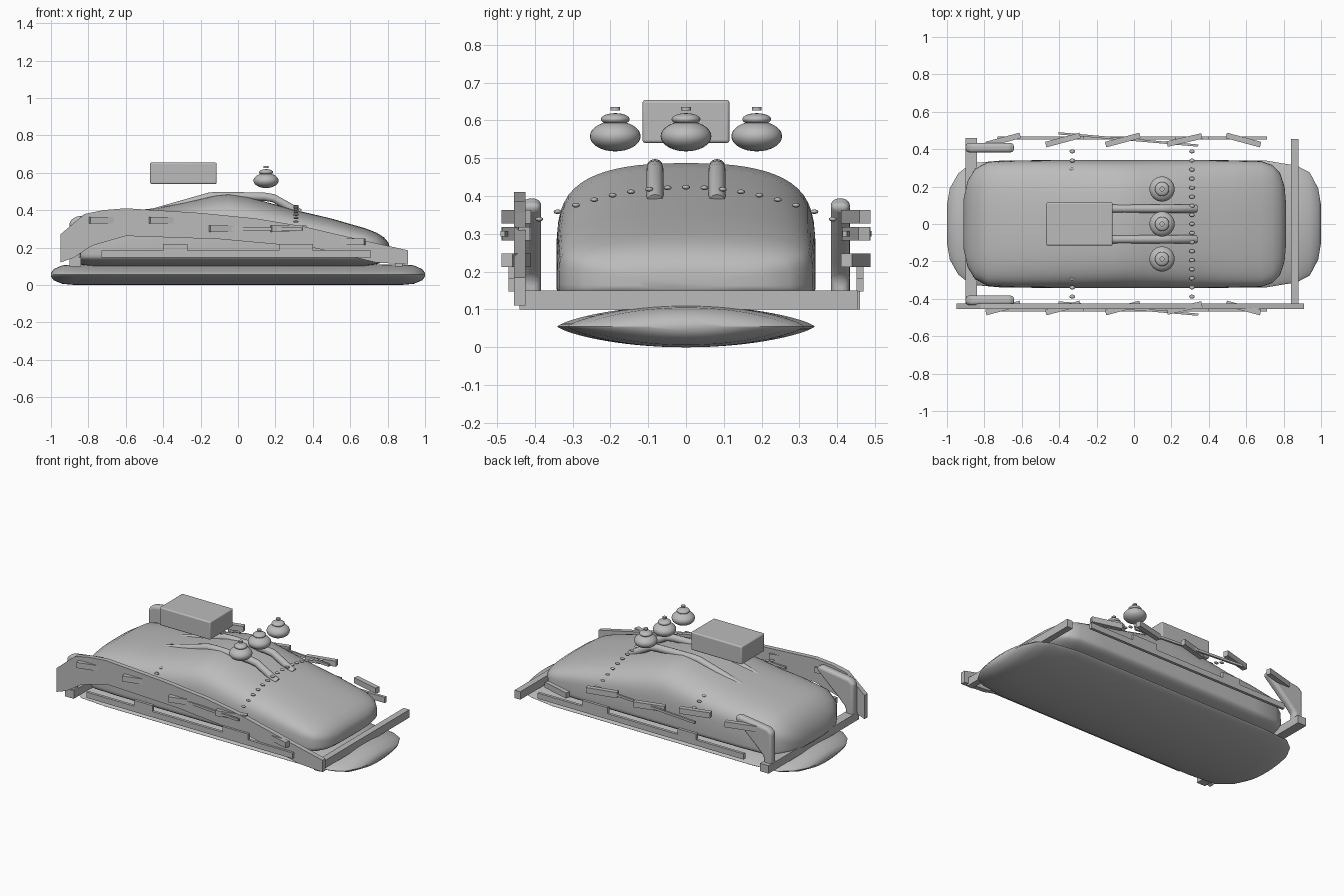
import bpy, bmesh, math
from mathutils import Matrix

old = bpy.data.objects.get("Cube")
if old:
    bpy.data.objects.remove(old, do_unlink=True)

grey = bpy.data.materials.new("plain_grey")
grey.use_nodes = True
grey.diffuse_color = (0.5, 0.5, 0.5, 1)
grey.node_tree.nodes["Principled BSDF"].inputs["Base Color"].default_value = (0.5, 0.5, 0.5, 1)


def finish(name, bm, smooth=None, bevel=0):
    """Turn a bmesh into a named object, optionally bevelled and smoothed."""
    bmesh.ops.recalc_face_normals(bm, faces=bm.faces)
    mesh = bpy.data.meshes.new(name)
    bm.to_mesh(mesh)
    bm.free()
    mesh.materials.append(grey)
    ob = bpy.data.objects.new(name, mesh)
    bpy.context.collection.objects.link(ob)
    if bevel:
        mod = ob.modifiers.new("round", "BEVEL")
        mod.width, mod.segments = bevel, 4
    if smooth:
        bpy.ops.object.select_all(action="DESELECT")
        ob.select_set(True)
        bpy.context.view_layer.objects.active = ob
        bpy.ops.object.shade_smooth_by_angle(angle=math.radians(smooth))
    return ob


def box(name, centre, size, turn=0, bevel=0):
    bm = bmesh.new()
    bmesh.ops.create_cube(bm, size=1, matrix=Matrix.Translation(centre)
                          @ Matrix.Rotation(math.radians(turn), 4, "Z") @ Matrix.Diagonal((*size, 1)))
    return finish(name, bm, 30 if bevel else None, bevel)


def plate(name, outline, y, thick, bevel=0):
    """Extrude an x-z outline across y."""
    bm = bmesh.new()
    face = bm.faces.new([bm.verts.new((x, y - thick / 2, z)) for x, z in outline])
    new = bmesh.ops.extrude_face_region(bm, geom=[face])["geom"]
    bmesh.ops.translate(bm, vec=(0, thick, 0), verts=[v for v in new if isinstance(v, bmesh.types.BMVert)])
    return finish(name, bm, 35 if bevel else None, bevel)


def power(v, p):
    return math.copysign(abs(v) ** p, v)


def loft(name, rows, middle, py, pup, pdown, count=64):
    """Skin rounded sections given as (x, half width, top, bottom)."""
    bm = bmesh.new()
    rings = []
    for x, w, top, low in rows:
        ring = []
        for i in range(count):
            a = math.tau * i / count
            s = math.sin(a)
            h = power(s, pup) * (top - middle) if s > 0 else power(s, pdown) * (middle - low)
            ring.append(bm.verts.new((x, w * power(math.cos(a), py), middle + h)))
        rings.append(ring)
    for a, b in zip(rings, rings[1:]):
        for i in range(count):
            j = (i + 1) % count
            bm.faces.new((a[i], a[j], b[j], b[i]))
    bm.faces.new(rings[0])
    bm.faces.new(rings[-1])
    return finish(name, bm, 40)


# Flat lens-shaped base with rounded ends
loft("base_float", [(-1, .1, .065, .045), (-.985, .19, .085, .025), (-.94, .27, .105, .006), (-.87, .325, .11, 0),
                    (-.7, .34, .11, 0), (.7, .34, .11, 0), (.87, .312, .11, 0), (.94, .275, .105, .006),
                    (.985, .19, .085, .025), (1, .1, .065, .045)], .055, 1, 1.5, 1.5)

# Domed hull, highest just behind the middle
loft("hull", [(-.912, .13, .2, .145), (-.89, .23, .26, .125), (-.85, .295, .315, .11), (-.78, .333, .36, .1),
              (-.62, .34, .39, .1), (-.45, .342, .41, .1), (-.28, .343, .443, .1), (-.12, .343, .48, .1),
              (-.05, .343, .487, .1), (.05, .343, .472, .1), (.3, .343, .402, .1), (.5, .341, .355, .1),
              (.68, .336, .303, .1), (.74, .315, .28, .11), (.78, .275, .255, .125), (.805, .2, .225, .145),
              (.812, .12, .2, .155)], .165, .8, .4, .7)

# Tall cut-out skirt on one flank only
plate("flank_panel", [(-.95, .12), (-.95, .27), (-.82, .38), (-.72, .4), (-.6, .41), (-.2, .385), (.1, .355),
                      (.34, .315), (.62, .25), (.91, .185), (.91, .11), (.74, .12), (.4, .2), (-.1, .245),
                      (-.6, .262), (-.78, .21), (-.88, .145)], -.44, .03)

# Stepped rails, rear fins and tilted slats on both flanks
rail = [(-.73, .147), (-.73, .183), (-.4, .183), (-.4, .22), (-.27, .22), (-.27, .183), (.22, .183),
        (.22, .22), (.4, .22), (.4, .183), (.71, .183), (.71, .147)]
fin = [(-.9, .1), (-.9, .34), (-.87, .365), (-.66, .395), (-.635, .37), (-.8, .22), (-.84, .18), (-.84, .1)]
slats = [(-.7, .345, 15), (-.38, .345, 15), (-.06, .3, 15), (.27, .3, 13), (.585, .23, -15)]
for side, label in ((1, "back"), (-1, "front")):
    plate(label + "_rail", rail, side * .46, .018)
    plate(label + "_fin", fin, side * .408, .05, .022)
    for n, (x, z, turn) in enumerate(slats):
        box(f"{label}_slat_{n + 1}", (x, side * .449, z), (.19, .03, .035), turn)
    box(label + "_long_strip", (-.03, side * .452, .3), (.75, .012, .015), -5)

# Cross beams tying the two flanks together
box("nose_cross_beam", (.86, .007, .125), (.04, .895, .05))
box("tail_cross_beam", (-.87, .01, .125), (.06, .9, .05))

# Paired roof pipes following the hull crest
for side in (-1, 1):
    curve = bpy.data.curves.new("roof_pipe", "CURVE")
    curve.dimensions = "3D"
    curve.bevel_depth, curve.bevel_resolution, curve.use_fill_caps = .022, 4, True
    path = [(-.46, .385), (-.15, .473), (-.1, .476), (.14, .472), (.19, .464), (.33, .385)]
    spline = curve.splines.new("POLY")
    spline.points.add(len(path) - 1)
    for point, (x, z) in zip(spline.points, path):
        point.co = (x, side * .082, z, 1)
    curve.materials.append(grey)
    pipe = bpy.data.objects.new("roof_pipe", curve)
    bpy.context.collection.objects.link(pipe)

# Floating roof crate
box("roof_crate", (-.292, 0, .597), (.356, .23, .114), bevel=.008)

# Row of three stacked pots
for n in (-1, 0, 1):
    bm = bmesh.new()
    for z, r, h in ((.558, .067, .04), (.603, .038, .016)):
        bmesh.ops.create_uvsphere(bm, u_segments=32, v_segments=16, radius=1,
                                  matrix=Matrix.Translation((.15, n * .187, z)) @ Matrix.Diagonal((r, r, h, 1)))
    bmesh.ops.create_cone(bm, cap_ends=True, segments=20, radius1=.013, radius2=.013, depth=.009,
                          matrix=Matrix.Translation((.15, n * .187, .631)))
    finish("stacked_pot", bm, 40)

# Two arched rows of rivets
for x in (-.33, .31):
    bm = bmesh.new()
    for i in range(-8, 9):
        y = i * .0485
        bmesh.ops.create_uvsphere(bm, u_segments=12, v_segments=8, radius=1,
                                  matrix=Matrix.Translation((x, y, .423 - .56 * y * y))
                                  @ Matrix.Diagonal((.015, .0105, .006, 1)))
    finish("rivet_row", bm, 60)
